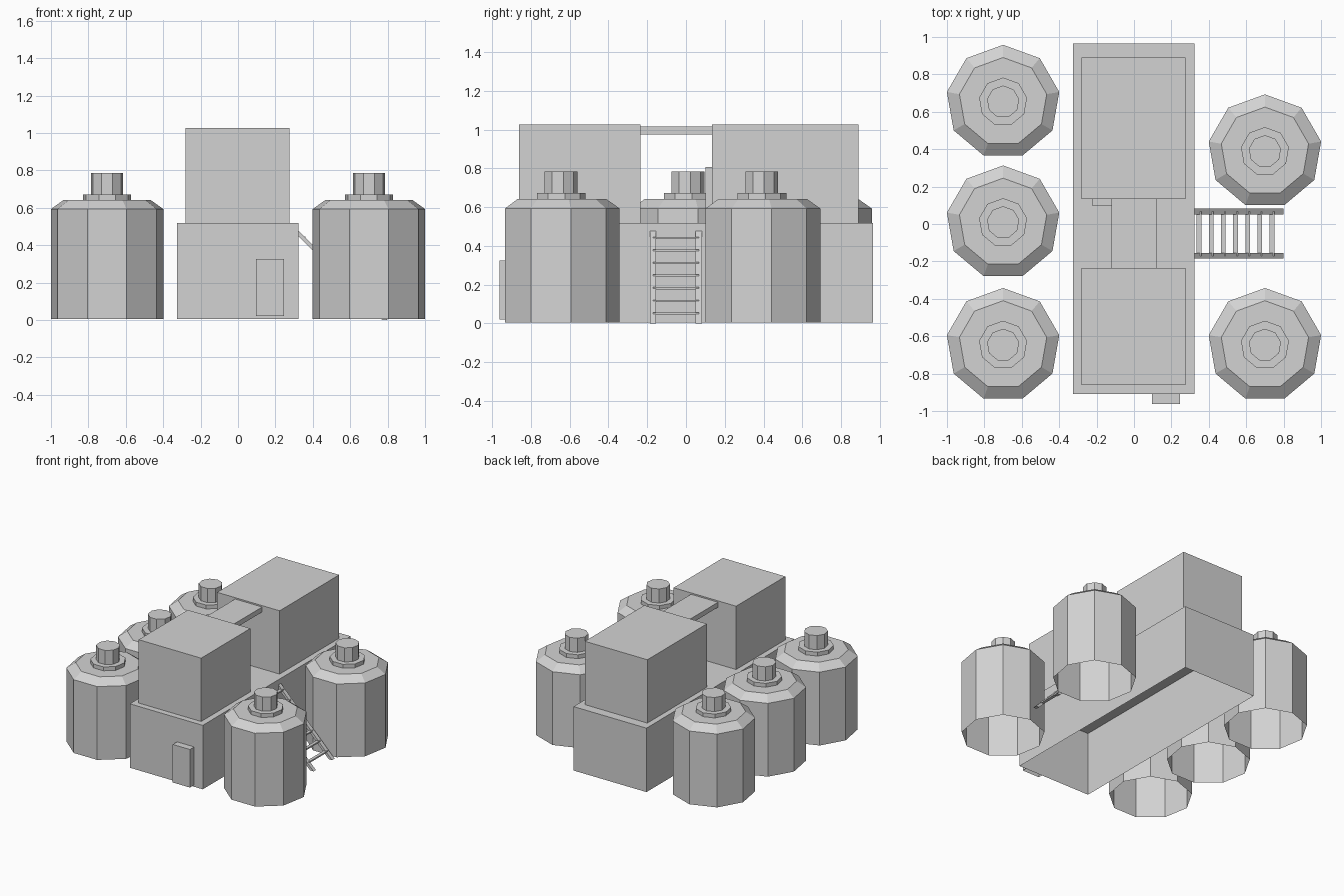
import bpy, bmesh, math

cube = bpy.data.objects.get("Cube")
if cube:
    bpy.data.objects.remove(cube, do_unlink=True)

grey = bpy.data.materials.new("light grey")
grey.use_nodes = True
COLOUR = (0.65, 0.65, 0.65, 1)
grey.diffuse_color = COLOUR
grey.node_tree.nodes["Principled BSDF"].inputs["Base Color"].default_value = COLOUR


def finish(name, bm, open_base=False):
    """Make an object; an open base leaves a hollow shell."""
    bmesh.ops.recalc_face_normals(bm, faces=bm.faces)
    if open_base:
        base = [f for f in bm.faces if f.normal.z < -0.9]
        bmesh.ops.delete(bm, geom=base, context="FACES")
    mesh = bpy.data.meshes.new(name)
    bm.to_mesh(mesh)
    bm.free()
    mesh.materials.append(grey)
    obj = bpy.data.objects.new(name, mesh)
    bpy.context.collection.objects.link(obj)


def box(name, x, y, z, open_base=False):
    """Box from (min, max) ranges."""
    bm = bmesh.new()
    bmesh.ops.create_cube(bm, size=1)
    for v in bm.verts:
        v.co = [r[0] if c < 0 else r[1] for c, r in zip(v.co, (x, y, z))]
    finish(name, bm, open_base)


def lathe(name, centre, profile, sides=9):
    """Faceted shell from (radius, height) rings, one corner toward +y."""
    bm = bmesh.new()
    rings = []
    for r, z in profile:
        angles = [math.pi / 2 + math.tau * i / sides for i in range(sides)]
        rings.append([bm.verts.new((centre[0] + r * math.cos(a),
                                    centre[1] + r * math.sin(a), z)) for a in angles])
    for low, high in zip(rings, rings[1:]):
        for i in range(sides):
            j = (i + 1) % sides
            bm.faces.new((low[i], low[j], high[j], high[i]))
    bm.faces.new(rings[0])
    bm.faces.new(rings[-1])
    finish(name, bm, open_base=True)


def prism(name, outline, y0, y1):
    """Outline in x and z, extruded along y."""
    bm = bmesh.new()
    face = bm.faces.new([bm.verts.new((x, y0, z)) for x, z in outline])
    new = bmesh.ops.extrude_face_region(bm, geom=[face])["geom"]
    verts = [g for g in new if isinstance(g, bmesh.types.BMVert)]
    bmesh.ops.translate(bm, verts=verts, vec=(0, y1 - y0, 0))
    finish(name, bm)


# Hollow main hall, upper blocks, the bridge joining them, and doors
HALL_TOP, BLOCK_TOP = 0.518, 1.026
BLOCK_X = (-0.28, 0.275)
box("main_hall", (-0.325, 0.323), (-0.908, 0.965), (0.005, HALL_TOP), True)
box("front_block", BLOCK_X, (-0.86, -0.235), (HALL_TOP, BLOCK_TOP), True)
box("back_block", BLOCK_X, (0.135, 0.89), (HALL_TOP, BLOCK_TOP), True)
box("roof_bridge", (-0.12, 0.12), (-0.235, 0.135), (0.975, 1.015))
box("front_door", (0.095, 0.247), (-0.963, -0.908), (0.02, 0.325), True)
box("roof_door", (-0.225, -0.12), (0.1, 0.135), (HALL_TOP, 0.808), True)

# Storage tanks, open below: body with chamfered lid, flange and cap
TANKS = {"right_back": (-0.7, 0.653), "right_middle": (-0.7, 0.008),
         "right_front": (-0.7, -0.647), "left_back": (0.7, 0.388),
         "left_front": (0.7, -0.647)}
for place, centre in TANKS.items():
    lathe(place + "_tank", centre, [(0.305, 0.005), (0.305, 0.593), (0.237, 0.641)])
    lathe(place + "_flange", centre, [(0.13, 0.641), (0.13, 0.672)])
    lathe(place + "_cap", centre, [(0.087, 0.672), (0.087, 0.785)])

# Sloping ladder against the hall's left wall
RAIL = [(0.32, 0.48), (0.8, 0), (0.77, 0), (0.32, 0.45)]
prism("ladder_front_rail", RAIL, -0.185, -0.155)
prism("ladder_back_rail", RAIL, 0.05, 0.083)
for i in range(7):
    x, z = 0.335 + 0.065 * i, 0.436 - 0.065 * i
    box(f"ladder_rung_{i + 1}", (x, x + 0.025), (-0.17, 0.067), (z, z + 0.011))
